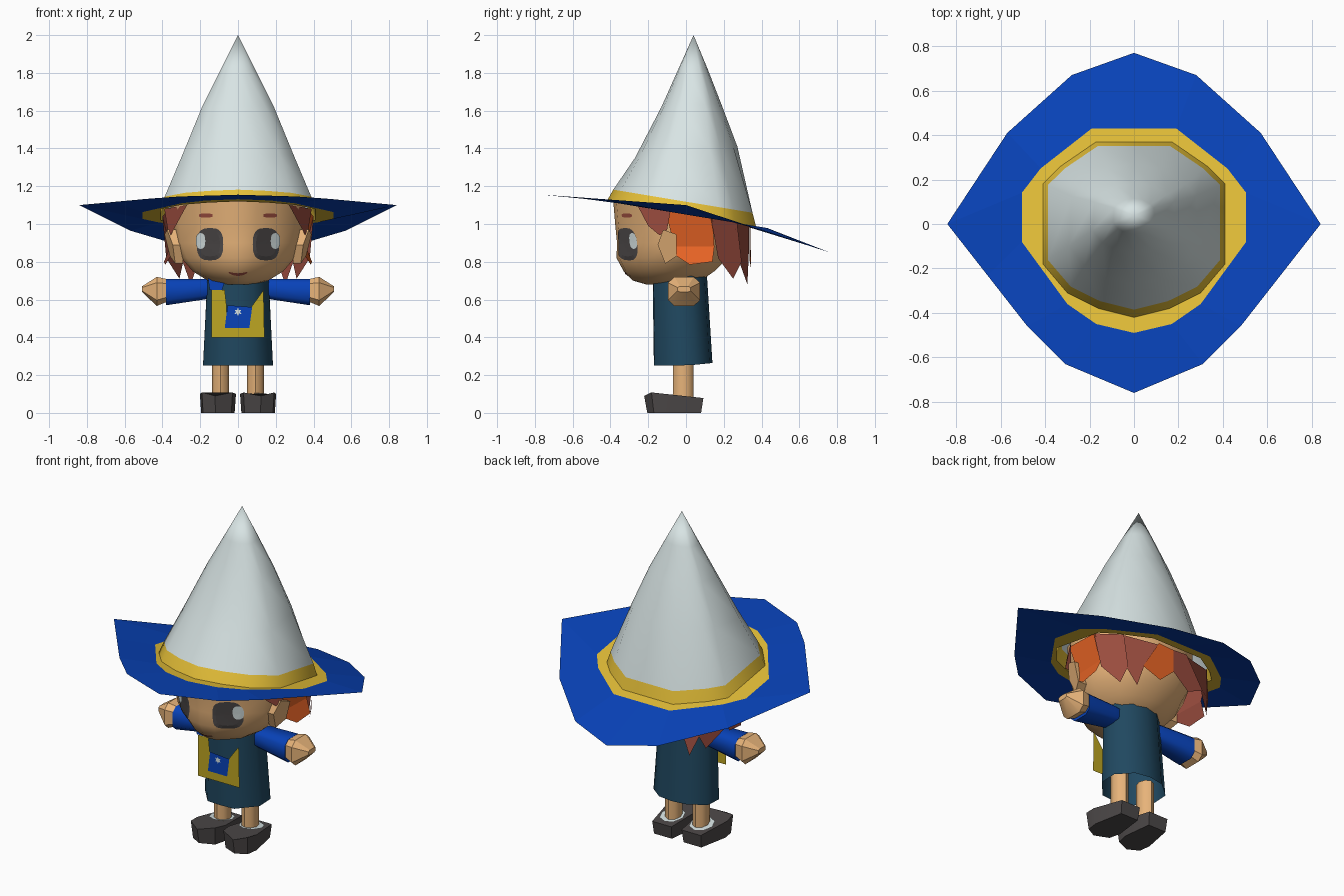
import bpy, bmesh, math
from mathutils import Vector
from mathutils.bvhtree import BVHTree

if "Cube" in bpy.data.objects:
    bpy.data.objects.remove(bpy.data.objects["Cube"])


def material(name, r, g, b):
    m = bpy.data.materials.new(name)
    lin = [(c / 255 / 12.92) if c < 10 else ((c / 255 + 0.055) / 1.055) ** 2.4 for c in (r, g, b)]
    m.diffuse_color = (*lin, 1)
    m.use_nodes = True
    m.node_tree.nodes["Principled BSDF"].inputs["Base Color"].default_value = m.diffuse_color
    return m


PALE = material("pale grey", 216, 228, 228)
BLUE = material("blue", 8, 66, 184)
YELLOW = material("yellow", 230, 192, 56)
MUSTARD = material("mustard", 190, 166, 34)
SKIN = material("skin", 232, 180, 122)
TEAL = material("dark teal", 32, 72, 96)
GREY = material("charcoal", 76, 72, 72)
ORANGE = material("orange hair", 236, 102, 38)
BROWN = material("red brown hair", 154, 76, 62)


def build(name, verts, faces, mats, ids=None, toward=None, angle=None):
    """Mesh object; toward orients open sheets, angle turns on smooth shading."""
    mesh = bpy.data.meshes.new(name)
    mesh.from_pydata(verts, [], faces)
    for m in mats:
        mesh.materials.append(m)
    if ids:
        for p, i in zip(mesh.polygons, ids):
            p.material_index = i
    bm = bmesh.new()
    bm.from_mesh(mesh)
    bmesh.ops.recalc_face_normals(bm, faces=bm.faces)
    if toward:
        for f in bm.faces:
            f.normal_update()
            if f.normal.dot(Vector(toward)) < 0:
                f.normal_flip()
    bm.to_mesh(mesh)
    bm.free()
    ob = bpy.data.objects.new(name, mesh)
    bpy.context.collection.objects.link(ob)
    if angle:
        bpy.ops.object.select_all(action='DESELECT')
        ob.select_set(True)
        bpy.context.view_layer.objects.active = ob
        bpy.ops.object.shade_smooth_by_angle(angle=math.radians(angle))
    return ob


def loft(name, rings, mats, band=None, caps=(True, True), tip=None, **kw):
    """Skin a stack of equal rings, optionally capped or closed to a tip."""
    n = len(rings[0])
    verts = [v for r in rings for v in r]
    faces, ids = [], []
    for k in range(len(rings) - 1):
        for i in range(n):
            j = (i + 1) % n
            faces.append((k * n + i, k * n + j, k * n + n + j, k * n + n + i))
            ids.append(band[k] if band else 0)
    last = (len(rings) - 1) * n
    if tip:
        verts.append(tip)
        faces += [(last + i, last + (i + 1) % n, len(verts) - 1) for i in range(n)]
    elif caps[1]:
        faces.append(tuple(range(last, last + n)))
    if caps[0]:
        faces.append(tuple(range(n)))
    return build(name, verts, faces, mats, ids + [0] * (len(faces) - len(ids)), **kw)


def full(half):
    """Mirror a half outline in x into a closed loop."""
    return half + [(-x, y) for x, y in reversed(half) if x > 1e-6]


def inner_z(y):
    return 1.05 - .166 * y


def outer_z(y):
    return 1.1 - (.0724 if y < 0 else .33) * y


# Hat brim: blue sheet with a yellow inner ring, sides swept up
inner = full([(0, .37), (.17, .37), (.33, .26), (.41, .18), (.41, -.18), (.30, -.31), (.16, -.38), (0, -.42)])
ring = full([(0, .43), (.19, .43), (.42, .25), (.505, .14), (.505, -.08), (.30, -.36), (.17, -.45), (0, -.49)])
outer = full([(0, .77), (.28, .67), (.57, .41), (.84, 0), (.66, -.23), (.48, -.46), (.31, -.63), (0, -.76)])
loft("hat_brim", [[(x, y, f(y)) for x, y in r]
                  for r, f in ((inner, inner_z), (ring, inner_z), (outer, outer_z))],
     [YELLOW, BLUE], [0, 1], (False, False), toward=(0, 0, 1))


# Hat crown with band: follows the brim opening below, rounder above
def band_ring(yf, yb, w, lift):
    ys = [yf + (yb - yf) * (y + .42) / .79 for x, y in inner]
    return [(x * w / .41, ny, inner_z(ny) + lift) for (x, y), ny in zip(inner, ys)]


def crown_ring(yf, yb, w, zf, zb):
    pts = []
    for x, y in inner:
        a = math.atan2(x / .41, (y + .025) / .395)
        t = (1 + math.cos(a)) / 2
        pts.append((w * 1.06 * math.sin(a), yf + (yb - yf) * t, zf + (zb - zf) * t))
    return pts


loft("hat_crown", [band_ring(-.42, .37, .41, 0), band_ring(-.385, .352, .388, .068),
                   crown_ring(-.27, .272, .297, 1.35, 1.41), crown_ring(-.13, .185, .19, 1.62, 1.64),
                   crown_ring(-.045, .115, .095, 1.81, 1.82)],
     [PALE, YELLOW], [1, 0, 0, 0], (False, False), tip=(0, .04, 2), angle=45)

# Head
face = full([(0, -1), (.28, -.95), (.62, -.68), (.90, -.42), (1, -.1), (.98, .25), (.72, .75), (.35, 1), (0, 1)])


def head_ring(z, w, yf, yb):
    mid, r = (yf + yb) / 2, (yb - yf) / 2
    return [(x * w, mid + y * r, z) for x, y in face]


head = loft("head", [head_ring(.68, .08, -.21, .0), head_ring(.70, .16, -.28, .08), head_ring(.75, .24, -.33, .15),
                     head_ring(.82, .30, -.368, .22), head_ring(.90, .335, -.365, .27),
                     head_ring(1.0, .345, -.375, .28), head_ring(1.12, .36, -.385, .28)], [SKIN], angle=60)
skull = BVHTree.FromPolygons([v.co.copy() for v in head.data.vertices],
                             [tuple(p.vertices) for p in head.data.polygons])


# Painted face details, draped over the head
def decal(name, cx, cz, rx, rz, mat, lift, power=1.0, bend=0):
    n, rings = 20, (.25, .5, .75, 1)
    pts = [(cx, cz)]
    for s in rings:
        for i in range(n):
            c, d = math.cos(math.tau * i / n), math.sin(math.tau * i / n)
            px = s * math.copysign(abs(c) ** power, c)
            pts.append((cx + rx * px, cz + rz * s * math.copysign(abs(d) ** power, d) + bend * px * px))
    verts = []
    for x, z in pts:
        hit = skull.ray_cast(Vector((x, -2, z)), Vector((0, 1, 0)))[0]
        verts.append((x, hit.y - lift, z))
    faces = [(0, 1 + i, 1 + (i + 1) % n) for i in range(n)]
    for k in range(len(rings) - 1):
        a = 1 + k * n
        faces += [(a + i, a + (i + 1) % n, a + n + (i + 1) % n, a + n + i) for i in range(n)]
    build(name, verts, faces, [mat], toward=(0, -1, 0))


for s in (-1, 1):
    decal("eye", s * .148, .893, .07, .086, GREY, .005, .7)
    decal("eye_highlight", s * .198, .91, .025, .042, PALE, .009, .8)
    decal("eyebrow", s * .17, 1.045, .036, .010, BROWN, .005, .5)
decal("mouth", 0, .732, .05, .007, BROWN, .005, .8, .012)

# Ears and hair panels; the parting gives each side its own colours
ear = [(-.15, .89), (-.12, .97), (-.05, .945), (-.05, .83), (-.11, .79)]
hair = [
    ("sideburn", (BROWN, BROWN),
     [(.27, -.258, 1.10), (.39, -.08, 1.08), (.372, -.10, .97), (.355, -.14, .94), (.33, -.20, .99)]),
    ("side_hair", (ORANGE, BROWN), [(.375, -.11, 1.07), (.40, .14, 1.04), (.36, .15, .88), (.352, -.06, .88)]),
    ("side_curl", (ORANGE, BROWN),
     [(.352, -.06, .88), (.36, .15, .88), (.392, .14, .80), (.385, .02, .785), (.355, -.05, .83)]),
    ("back_side_hair", (BROWN, BROWN),
     [(.40, .13, 1.04), (.30, .27, 1.01), (.29, .295, .80), (.31, .25, .71), (.38, .17, .82)]),
    ("back_lock", (BROWN, BROWN),
     [(.31, .26, 1.01), (.09, .335, .99), (.20, .332, .83), (.25, .325, .68), (.30, .275, .82)]),
    ("nape_hair", (ORANGE, BROWN),
     [(.10, .335, 1.0), (0, .34, .99), (0, .342, .85), (.10, .345, .76), (.215, .336, .81)]),
]
for side, s in enumerate((1, -1)):
    loft("ear", [[(s * .29, y, z) for y, z in ear],
                 [(s * (.338 + .25 * (z - .8) + .3 * (y + .1)), y, z) for y, z in ear]], [SKIN])
    for name, mats, pts in hair:
        out = (s * sum(p[0] for p in pts), sum(p[1] for p in pts), 0)
        build(name, [(s * x, y, z) for x, y, z in pts], [tuple(range(len(pts)))], [mats[side]], toward=out)

# Tunic, open at the hem
hem = full([(0, -.17), (.09, -.165), (.185, -.055), (.185, .05), (.095, .125), (0, .14)])
loft("tunic", [[(x, y, .25 + max(0, y) * .1) for x, y in hem],
               [(x * .87, y * .92 - .02, .74 + y * .15) for x, y in hem]],
     [TEAL], caps=(False, True), angle=60)


# Hanging cloth, pocket, shoulder patch and badge
def plate(name, pts, y, mat):
    build(name, [(x, y, z) for x, z in pts], [tuple(range(len(pts)))], [mat], toward=(0, -1, 0))


plate("apron_left", [(-.14, .40), (-.06, .40), (-.06, .56), (-.07, .65), (-.14, .65)], -.186, MUSTARD)
plate("apron_bottom", [(-.06, .40), (.06, .40), (.06, .47), (-.06, .47)], -.186, MUSTARD)
plate("apron_right", [(.06, .40), (.14, .40), (.135, .65), (.07, .56), (.06, .47)], -.186, MUSTARD)
plate("pocket", [(-.07, .45), (.06, .45), (.075, .56), (-.055, .57)], -.191, BLUE)
plate("shoulder_patch", [(-.085, .65), (-.15, .65), (-.16, .72), (-.06, .72)], -.184, BLUE)
plate("badge", [(.022 * r * math.sin(i * math.pi / 6), .535 + .022 * r * math.cos(i * math.pi / 6))
                for i, r in enumerate([1, .5] * 6)], -.195, PALE)


# Arms and hands: boxy rings with softened corners along x
def limb(s, rows):
    corners = [(1, .6), (.6, 1), (-.6, 1), (-1, .6), (-1, -.6), (-.6, -1), (.6, -1), (1, -.6)]
    return [[(s * x, -.01 + ry * a, cz + rz * b) for a, b in corners] for x, cz, rz, ry in rows]


foot = [(.04, .08), (.16, .08), (.195, -.10), (.185, -.17), (.12, -.205), (.035, -.17), (.018, -.10)]
for s in (-1, 1):
    loft("sleeve", limb(s, [(.13, .66, .05, .055), (.18, .655, .055, .065), (.38, .64, .07, .08)]),
         [BLUE], angle=50)
    loft("hand", limb(s, [(.36, .65, .055, .07), (.43, .643, .077, .085), (.508, .655, .015, .035)]),
         [SKIN], angle=30)
    # Legs
    loft("leg", [[(s * (.092 + .045 * math.cos(i * math.tau / 8)), -.015 + .055 * math.sin(i * math.tau / 8), z)
                  for i in range(8)] for z in (.07, .32)], [SKIN], angle=50)
    # Shoes with a pale lining around the ankle
    loft("shoe", [[(s * x, y, 0) for x, y in foot],
                  [(s * (.108 + (x - .108) * 1.08), -.06 + (y + .06) * 1.1 - .002,
                    .088 - .12 * y if y > -.2 else .09) for x, y in foot]], [GREY], angle=30)
    build("shoe_lining", [(s * (.1 + .07 * math.cos(i * math.tau / 8)), y, .094 - .12 * y)
                          for i in range(8) for y in [-.012 + .078 * math.sin(i * math.tau / 8)]],
          [tuple(range(8))], [PALE], toward=(0, 0, 1))
